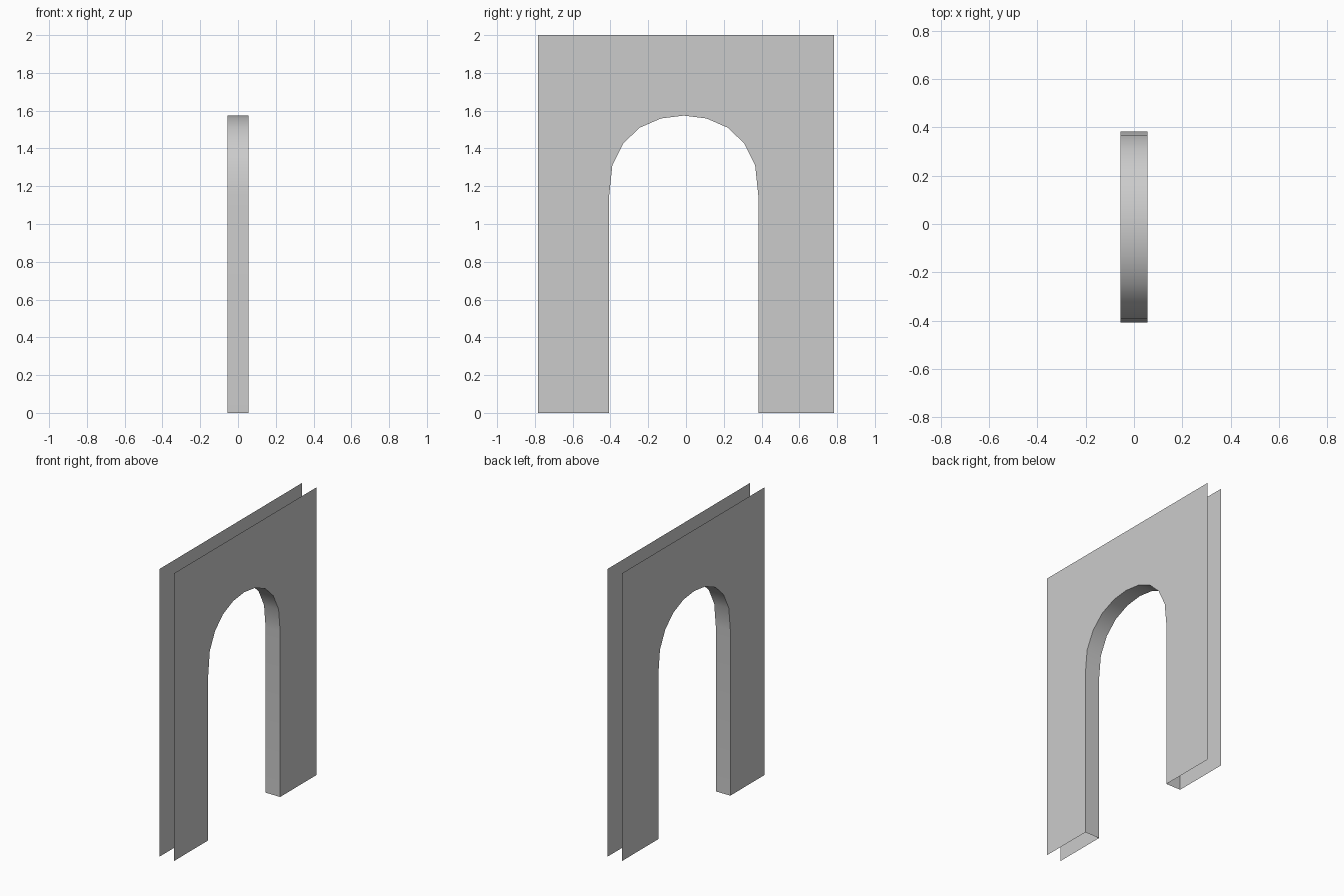
import bpy
import bmesh

cube = bpy.data.objects.get("Cube")
if cube:
    bpy.data.objects.remove(cube)

HALF_THICK = 0.056
HALF_WIDTH = 0.783
HEIGHT = 2.0
CENTRE = -0.012   # the opening sits slightly off the middle

plaster = bpy.data.materials.new("light grey plaster")
plaster.use_nodes = True
grey = (0.6, 0.6, 0.6, 1)
plaster.diffuse_color = grey
plaster.node_tree.nodes["Principled BSDF"].inputs["Base Color"].default_value = grey

# Outline of the opening: half profile, mirrored about its centre
half = [(0.395, 0), (0.395, 1.15), (0.378, 1.31), (0.32, 1.427),
        (0.233, 1.51), (0.12, 1.559)]
opening = [(CENTRE + y, z) for y, z in half] + [(CENTRE, 1.574)]
opening += [(CENTRE - y, z) for y, z in reversed(half)]


def add_part(name, build):
    bm = bmesh.new()
    build(bm)
    mesh = bpy.data.meshes.new(name)
    bm.to_mesh(mesh)
    bm.free()
    mesh.materials.append(plaster)
    obj = bpy.data.objects.new(name, mesh)
    bpy.context.collection.objects.link(obj)
    return obj


def wall_sheet(side):
    # One flat face that wraps round the opening
    def build(bm):
        outline = opening + [(-HALF_WIDTH, 0), (-HALF_WIDTH, HEIGHT),
                             (HALF_WIDTH, HEIGHT), (HALF_WIDTH, 0)]
        face = bm.faces.new([bm.verts.new((side * HALF_THICK, y, z)) for y, z in outline])
        face.normal_update()
        if face.normal.x * side < 0:
            face.normal_flip()
    return build


def reveal(bm):
    # Open strip lining the opening, facing into the passage
    rows = [[bm.verts.new((x, y, z)) for y, z in opening]
            for x in (-HALF_THICK, HALF_THICK)]
    for i in range(len(opening) - 1):
        face = bm.faces.new((rows[0][i], rows[0][i + 1], rows[1][i + 1], rows[1][i]))
        face.normal_update()
        if i == 0 and face.normal.y > 0:
            rows.reverse()
            face.normal_flip()
        face.smooth = True


add_part("left_wall_sheet", wall_sheet(1))
add_part("right_wall_sheet", wall_sheet(-1))
add_part("arch_reveal", reveal)
